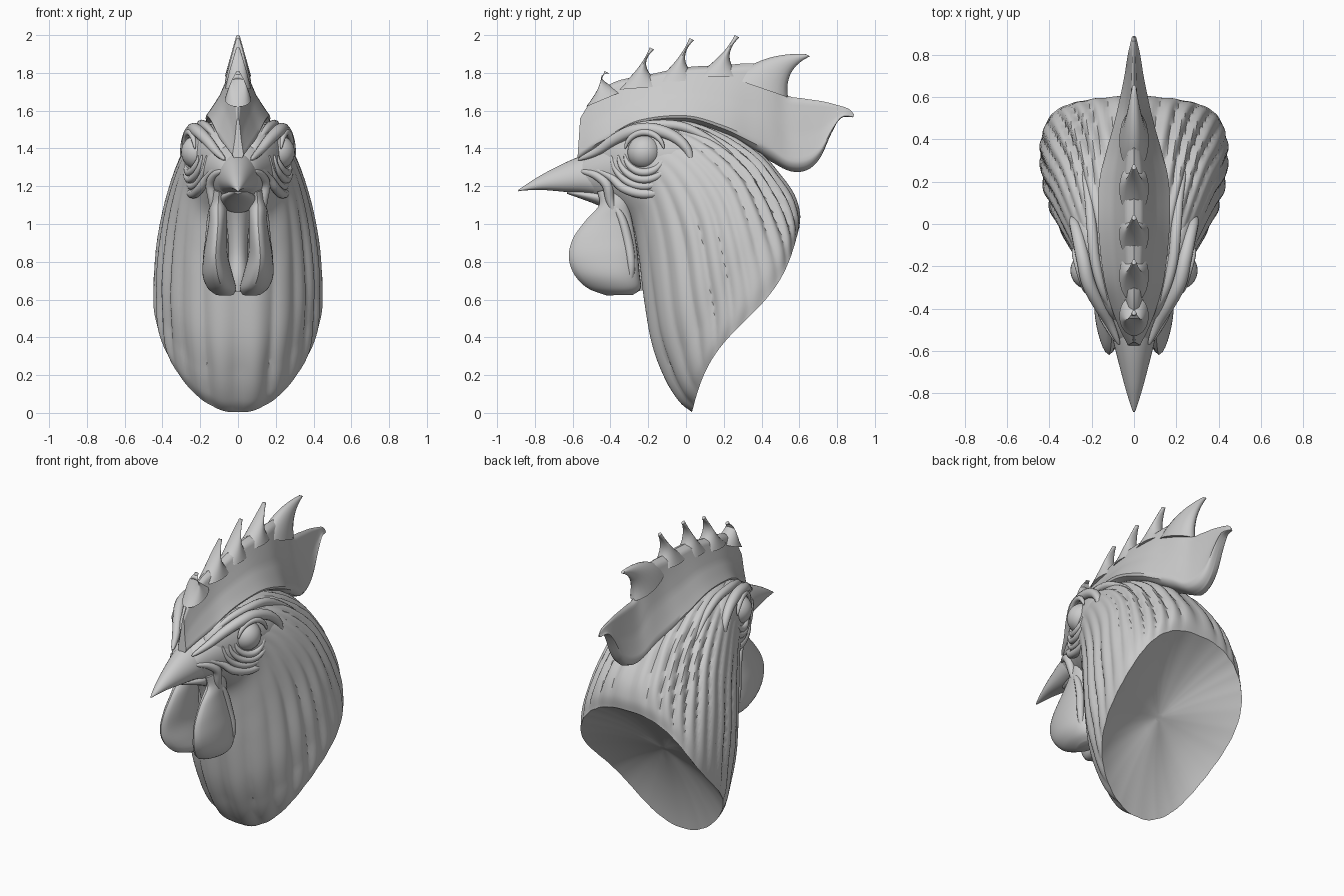
import bpy, bmesh, math
from mathutils import Vector

if "Cube" in bpy.data.objects:
    bpy.data.objects.remove(bpy.data.objects["Cube"])


def smooth_rows(rows, n):
    """Catmull-Rom interpolation between rows of numbers."""
    out = []
    for i in range(len(rows) - 1):
        a, b, c, d = (rows[max(0, min(len(rows) - 1, i + k))] for k in (-1, 0, 1, 2))
        for j in range(n):
            t = j / n
            out.append([0.5 * (2 * q + (r - p) * t + (2 * p - 5 * q + 4 * r - s) * t * t
                               + (3 * q - p - 3 * r + s) * t ** 3)
                        for p, q, r, s in zip(a, b, c, d)])
    return out + [list(rows[-1])]


def egg(skew, power=0.85):
    """Cross-section: x and height fraction u for angle t."""
    def f(t):
        s = math.sin(t)
        return math.copysign(abs(s) ** power, s), ((1 - math.cos(t)) / 2) ** skew
    return f


def blade(t):
    """Cross-section with a flared foot and a thin upper blade."""
    keys = [(0, 0), (.04, .7), (.12, 1), (.25, .84), (.5, .56), (.75, .37), (.95, .22), (1, 0)]
    u = (1 - math.cos(t)) / 2
    for (a, p), (b, q) in zip(keys, keys[1:]):
        if u <= b + 1e-9:
            x = p + (q - p) * (u - a) / (b - a)
            break
    return math.copysign(x, math.sin(t)), u


def make_object(name, rings, dish=None):
    """Skin a list of vertex rings; the first end can be dished inwards."""
    bm = bmesh.new()
    if dish:
        c = sum(rings[0], Vector()) / len(rings[0])
        inner = [[c + (p - c) * s + dish * (1 - s * s) for p in rings[0]]
                 for s in (.05, .2, .4, .6, .8, .93)]
        rings = inner + rings
    vs = [[bm.verts.new(p) for p in r] for r in rings]
    n = len(vs[0])
    for a, b in zip(vs, vs[1:]):
        for i in range(n):
            bm.faces.new((a[i], a[(i + 1) % n], b[(i + 1) % n], b[i]))
    bm.faces.new(vs[0])
    bm.faces.new(vs[-1])
    bmesh.ops.recalc_face_normals(bm, faces=bm.faces)
    me = bpy.data.meshes.new(name)
    bm.to_mesh(me)
    bm.free()
    ob = bpy.data.objects.new(name, me)
    bpy.context.collection.objects.link(ob)
    return ob


def loft(name, rows, section, n=32, steps=5, side=1):
    """Rows: bottom y, z, top y, z, half-width, centre x."""
    rings = []
    for yb, zb, yt, zt, w, *cx in smooth_rows(rows, steps):
        ring = []
        for i in range(n):
            x, u = section(2 * math.pi * i / n)
            ring.append(Vector((side * ((cx[0] if cx else 0) + w * x),
                                yb + (yt - yb) * u, zb + (zt - zb) * u)))
        rings.append(ring)
    return make_object(name, rings)


def tube(name, pts, r, side=1):
    """Tapered round fold through the given points."""
    path = [Vector((side * p[0], p[1], p[2])) for p in smooth_rows(pts, 6)]
    rings = []
    for i, p in enumerate(path):
        d = (path[min(i + 1, len(path) - 1)] - path[max(i - 1, 0)]).normalized()
        a = d.cross(Vector((1, 0, 0))).normalized()
        b = d.cross(a)
        rad = r * max(.15, math.sin(math.pi * i / (len(path) - 1)) ** .5)
        rings.append([p + rad * (a * math.cos(k * math.pi / 5) + b * math.sin(k * math.pi / 5))
                      for k in range(10)])
    return make_object(name, rings)


def ball(name, loc, size, rot=0):
    bpy.ops.mesh.primitive_uv_sphere_add(segments=32, ring_count=16, location=loc, rotation=(0, 0, rot))
    bpy.context.object.scale = size
    bpy.context.object.name = name


# head and feathered neck, from the cut rim up to the face
body = [(.03, 0, .60, .98, .435), (-.04, .05, .605, 1.06, .45), (-.12, .17, .575, 1.16, .445),
        (-.19, .35, .505, 1.26, .432), (-.235, .6, .39, 1.385, .395), (-.255, .8, .2, 1.5, .345),
        (-.28, .97, 0, 1.56, .29), (-.34, 1.06, -.2, 1.55, .24), (-.42, 1.11, -.38, 1.46, .175),
        (-.52, 1.15, -.52, 1.37, .11), (-.58, 1.17, -.58, 1.31, .07)]
sec = egg(.82, .8)
rows = smooth_rows(body, 6)
rings = []
N = 180
for k, (yb, zb, yt, zt, w) in enumerate(rows):
    v = k / (len(rows) - 1)
    amp = .065 * min(1, .12 + v * 4) * max(0, min(1, (.66 - v) * 4))
    bend = -.05 * max(0, 1 - v * 5)
    ring = []
    for i in range(N):
        t = 2 * math.pi * i / N
        x, u = sec(t)
        flow = t - 1.1 * v * math.sin(t)
        g = 1 - amp * (1 - abs(math.sin(13 * flow))) * (.75 + .25 * math.cos(5 * t))
        uu = .5 + (u - .5) * g
        off = bend * math.sin(2 * math.pi * u)
        ring.append(Vector((w * x * g, yb + (yt - yb) * uu + .86 * off,
                            zb + (zt - zb) * uu - .5 * off)))
    rings.append(ring)
make_object("head_and_neck", rings, Vector((0, -.11, .065)))

# comb blade
loft("comb", [(-.575, 1.34, -.56, 1.56, .03), (-.5, 1.38, -.48, 1.68, .07), (-.4, 1.43, -.37, 1.755, .11),
              (-.25, 1.51, -.2, 1.79, .15), (0, 1.53, 0, 1.83, .175), (.2, 1.465, .2, 1.84, .17),
              (.35, 1.385, .33, 1.85, .135), (.45, 1.33, .44, 1.83, .105), (.55, 1.28, .525, 1.69, .08),
              (.64, 1.285, .62, 1.665, .06), (.71, 1.35, .72, 1.65, .045), (.77, 1.48, .8, 1.63, .035),
              (.82, 1.56, .86, 1.61, .025), (.885, 1.565, .89, 1.58, .01)], blade, 48)

# comb points, each hooked backwards
for f, b, tip in [((-.53, 1.62), (-.34, 1.70), (-.42, 1.81)), ((-.37, 1.71), (-.12, 1.73), (-.18, 1.935)),
                  ((-.17, 1.75), (.07, 1.76), (.03, 1.985)), ((.04, 1.78), (.29, 1.78), (.27, 2.0)),
                  ((.25, 1.77), (.54, 1.67), (.645, 1.9))]:
    h = tip[1] - f[1]
    cf = (f[0] + .75 * (tip[0] - f[0]), f[1] + .5 * h)
    cb = (tip[0] - .1, b[1] + .5 * h)
    if tip[0] > .5:
        cf, cb = (.4, 1.91), (.51, 1.83)
    tooth = []
    for j in range(9):
        s = j / 8
        q = [[(1 - s) ** 2 * e[m] + 2 * s * (1 - s) * c[m] + s * s * tip[m] for m in (0, 1)]
             for e, c in ((f, cf), (b, cb))]
        e = .012 * s
        tooth.append((q[0][0] - e, q[0][1], q[1][0] + e, q[1][1] - e, .06 * (1 - s) + .01))
    loft("comb_point", tooth, egg(1, 1), 20, 2)

# beak, upper and lower
loft("upper_beak", [(-.44, 1.14, -.5, 1.38, .115), (-.53, 1.16, -.57, 1.355, .10),
                    (-.64, 1.17, -.66, 1.315, .075), (-.76, 1.18, -.765, 1.26, .045),
                    (-.85, 1.178, -.84, 1.213, .02), (-.89, 1.173, -.885, 1.183, .005)], egg(1.3, 1))
loft("lower_beak", [(-.38, 1.06, -.4, 1.2, .10), (-.48, 1.105, -.48, 1.18, .085),
                    (-.56, 1.135, -.56, 1.18, .055), (-.63, 1.16, -.63, 1.18, .02)], egg(1, 1))

# throat skin between the wattles
loft("throat", [(-.42, 1.15, -.2, 1.15, .09), (-.36, 1.0, -.2, 1.0, .06), (-.33, .85, -.2, .85, .05),
                (-.34, .72, -.2, .72, .055), (-.33, .64, -.2, .65, .04)], egg(1, 1))

for s in (-1, 1):
    # wattle lobe
    loft("wattle", [(-.47, 1.17, -.36, 1.2, .03, .1), (-.46, 1.1, -.31, 1.12, .045, .105),
                    (-.53, 1.02, -.29, 1.04, .048, .105), (-.6, .92, -.27, .94, .055, .112),
                    (-.62, .82, -.255, .84, .065, .118), (-.59, .73, -.245, .73, .08, .107),
                    (-.52, .66, -.24, .66, .075, .085), (-.42, .622, -.28, .625, .045, .07)],
         egg(.7, .8), 32, 5, s)
    tube("wattle_rim", [(.12, -.42, 1.14), (.14, -.35, 1.05), (.15, -.31, .92),
                        (.165, -.29, .78), (.14, -.3, .66)], .025, s)
    # face, eye and lids
    ball("face_patch", (s * .155, -.2, 1.35), (.1, .28, .18), s * -.33)
    ball("eye", (s * .213, -.22, 1.38), (.088, .09, .09))
    for k, (r, x) in enumerate(((.105, .258), (.142, .254), (.178, .24))):
        tube("eyelid_fold", [(x + .3 * r * math.cos(a) - .02 * math.cos(a) ** 2,
                              -.22 + r * math.cos(a), 1.378 + r * math.sin(a))
                             for a in [math.radians(185 + 170 * j / 8) for j in range(9)]], .021, s)
    tube("upper_lid", [(.258 + .03 * math.cos(a), -.22 + .105 * math.cos(a), 1.38 + .105 * math.sin(a))
                       for a in [math.radians(170 - 160 * j / 8) for j in range(9)]], .018, s)
    tube("brow", [(.07, -.57, 1.34), (.115, -.47, 1.385), (.165, -.38, 1.445), (.215, -.28, 1.492),
                  (.24, -.17, 1.5), (.265, -.06, 1.46), (.285, .01, 1.39), (.29, .03, 1.3)], .034, s)
    tube("face_edge", [(.1, -.42, 1.43), (.15, -.31, 1.5), (.185, -.17, 1.525), (.2, -.02, 1.515),
                       (.215, .12, 1.45), (.24, .25, 1.36)], .026, s)
    # folds at the corner of the mouth
    tube("mouth_fold", [(.08, -.56, 1.28), (.12, -.48, 1.26), (.145, -.42, 1.21),
                        (.135, -.40, 1.12), (.13, -.36, 1.0)], .027, s)
    tube("cheek_fold", [(.11, -.5, 1.3), (.16, -.4, 1.25), (.2, -.33, 1.19),
                        (.235, -.22, 1.16), (.265, -.1, 1.18), (.285, -.01, 1.25)], .026, s)

for ob in bpy.data.objects:
    ob.select_set(True)
    bpy.context.view_layer.objects.active = ob
bpy.ops.object.shade_smooth_by_angle(angle=math.radians(40))
